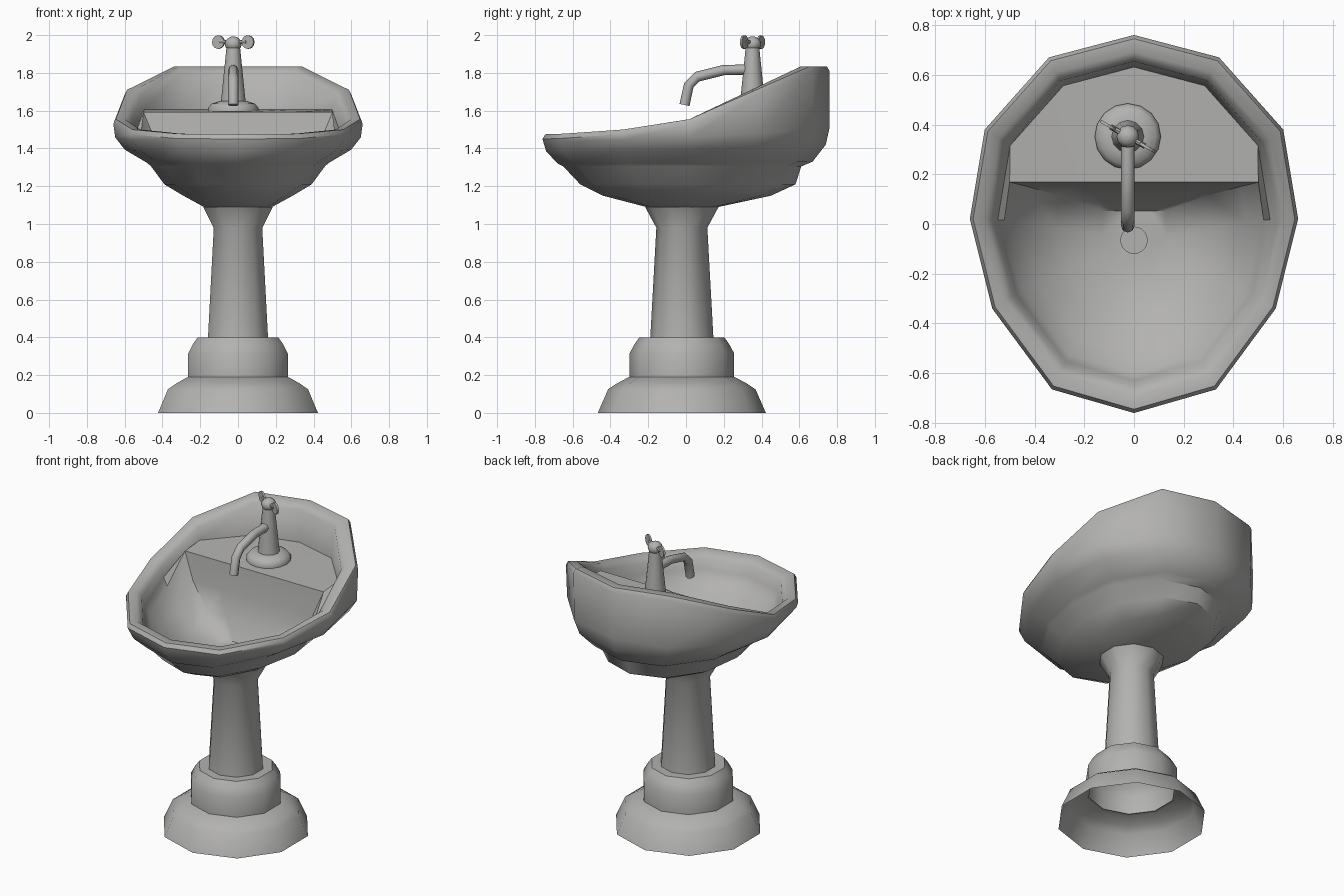
import bpy, bmesh, math
from mathutils import Vector, Matrix

if "Cube" in bpy.data.objects:
    bpy.data.objects.remove(bpy.data.objects["Cube"])

mat = bpy.data.materials.new("grey_ceramic")
mat.diffuse_color = (0.45, 0.447, 0.44, 1)
mat.use_nodes = True
mat.node_tree.nodes["Principled BSDF"].inputs["Base Color"].default_value = mat.diffuse_color


def finish(obj, angle=40):
    if not obj.data.materials:
        obj.data.materials.append(mat)
    bpy.ops.object.select_all(action='DESELECT')
    bpy.context.view_layer.objects.active = obj
    obj.select_set(True)
    bpy.ops.object.shade_smooth_by_angle(angle=math.radians(angle))
    return obj


def loft(name, rings, cap_start=False, cap_end=False, angle=40):
    """Skin a list of closed rings of points."""
    bm = bmesh.new()
    vs = [[bm.verts.new(p) for p in r] for r in rings]
    n = len(vs[0])
    for a, b in zip(vs, vs[1:]):
        for i in range(n):
            j = (i + 1) % n
            bm.faces.new((a[i], a[j], b[j], b[i]))
    if cap_start:
        bm.faces.new(vs[0])
    if cap_end:
        bm.faces.new(vs[-1])
    bmesh.ops.recalc_face_normals(bm, faces=bm.faces)
    me = bpy.data.meshes.new(name)
    bm.to_mesh(me)
    bm.free()
    obj = bpy.data.objects.new(name, me)
    bpy.context.collection.objects.link(obj)
    return finish(obj, angle)


def lathe(name, profile, centre, n, cap_start=False, cap_end=True, angle=40):
    cx, cy = centre
    rings = [[(cx + r * math.sin(2 * math.pi * i / n), cy - r * math.cos(2 * math.pi * i / n), z)
              for i in range(n)] for r, z in profile]
    return loft(name, rings, cap_start, cap_end, angle)


def mirrored(half):
    """Right half, front to back -> full ring."""
    return half + [(-x, y, z) for x, y, z in half[-2:0:-1]]


# Pedestal
PC = (0, -0.022)
lathe("pedestal_foot", [(0.445, 0), (0.39, 0.125), (0.345, 0.155), (0.28, 0.19), (0.26, 0.19)], PC, 10, cap_end=False)
lathe("pedestal_collar", [(0.277, 0.19), (0.277, 0.315), (0.25, 0.365), (0.225, 0.4)], PC, 10)
lathe("pedestal_column", [(0.167, 0.4), (0.135, 0.98), (0.194, 1.09)], PC, 10)

# Basin outline (right half, front to back) and sloping rim height
OUT = [(0, -0.76), (0.33, -0.665), (0.57, -0.34), (0.66, 0.02), (0.60, 0.38), (0.342, 0.67), (0, 0.76)]
RIM = [1.475, 1.478, 1.50, 1.555, 1.71, 1.835, 1.835]


def under(halfx, front, back, zf, zb):
    """Ring of the underside fitted between given extents."""
    half = []
    for x, y in OUT:
        t = (y + 0.76) / 1.52
        half.append((x / 0.66 * halfx, front + t * (back - front), zf + (zb - zf) * t ** 2))
    return mirrored(half)


def rim(s, dz):
    return mirrored([(x * s, y * s, z + dz) for (x, y), z in zip(OUT, RIM)])


rings = [under(*a) for a in (
    (0.18, -0.21, 0.17, 1.09, 1.09), (0.29, -0.44, 0.45, 1.15, 1.15),
    (0.39, -0.56, 0.58, 1.21, 1.21), (0.46, -0.65, 0.61, 1.305, 1.305),
    (0.48, -0.68, 0.67, 1.32, 1.33), (0.60, -0.74, 0.74, 1.385, 1.42),
    (0.65, -0.757, 0.76, 1.44, 1.51))]
rings += [rim(1.0, -0.025), rim(0.98, 0), rim(0.91, 0), rim(0.86, -0.03)]

# Inner wall: back part ends on the tap shelf
wall = [(x * 0.83, y * 0.83, z - 0.09 if i < 4 else 1.605)
        for i, ((x, y), z) in enumerate(zip(OUT, RIM))]
rings.append(mirrored(wall))
# Shelf edge and bowl
lip = [(x * 0.79, y * 0.79, z - 0.14) for (x, y), z in zip(OUT[:4], RIM)]
lip += [(0.50, 0.168, 1.592), (0.27, 0.168, 1.592), (0, 0.168, 1.592)]
rings.append(mirrored(lip))
DC = Vector((0, -0.065))
for s, zf, zb in ((0.86, 1.30, 1.42), (0.6, 1.20, 1.27), (0.25, 1.155, 1.16)):
    half = []
    for i, (x, y, z) in enumerate(lip):
        yy = DC.y + (y - DC.y) * (s if i < 4 else s ** 0.5)
        half.append((x * s, yy, zf if i < 4 else zb))
    rings.append(mirrored(half))
loft("basin", rings, True, True, 45)

# Drain
lathe("drain", [(0.055, 1.15), (0.055, 1.167)], DC, 20)

# Tap body
TC = (-0.025, 0.352)
lathe("tap_flange", [(0.133, 1.595), (0.133, 1.615), (0.115, 1.637), (0.075, 1.65)], TC, 16, angle=50)
lathe("tap_body", [(0.066, 1.64), (0.036, 1.935)], TC, 12)
lathe("tap_knob", [(0.045 * math.cos(a), 1.953 + 0.04 * math.sin(a))
                   for a in (math.radians(d) for d in (-50, -25, 0, 25, 50, 75))], TC, 12, True, angle=60)

# Spout: octagonal tube swept along a bent path
path = [Vector((TC[0], y, z)) for y, z in
        ((0.35, 1.818), (0.20, 1.815), (0.06, 1.78), (0.015, 1.735), (-0.008, 1.63))]
tube = []
for i, p in enumerate(path):
    d = (path[min(i + 1, len(path) - 1)] - path[max(i - 1, 0)]).normalized()
    u = Vector((1, 0, 0))
    v = d.cross(u)
    tube.append([p + 0.027 * (math.cos(k * math.pi / 4) * u + math.sin(k * math.pi / 4) * v) for k in range(8)])
loft("tap_spout", tube, True, True, 50)


# Handle: thin bar with a flat disc at each end
def cylinder(name, p, q, r, n):
    p, q = Vector(p), Vector(q)
    bpy.ops.mesh.primitive_cylinder_add(vertices=n, radius=r, depth=(q - p).length, location=(p + q) / 2)
    o = bpy.context.object
    o.rotation_euler = (q - p).to_track_quat('Z', 'Y').to_euler()
    o.name = name
    return finish(o)


hub = Vector((TC[0], TC[1], 1.963))
along = Vector((0.872, -0.49, 0))
side = Vector((0.49, 0.872, 0))
cylinder("handle_bar", hub - along * 0.08, hub + along * 0.08, 0.011, 8)
for s, label in ((-1, "left"), (1, "right")):
    c = hub + along * 0.09 * s
    cylinder("handle_disc_" + label, c - side * 0.006, c + side * 0.006, 0.036, 12)
